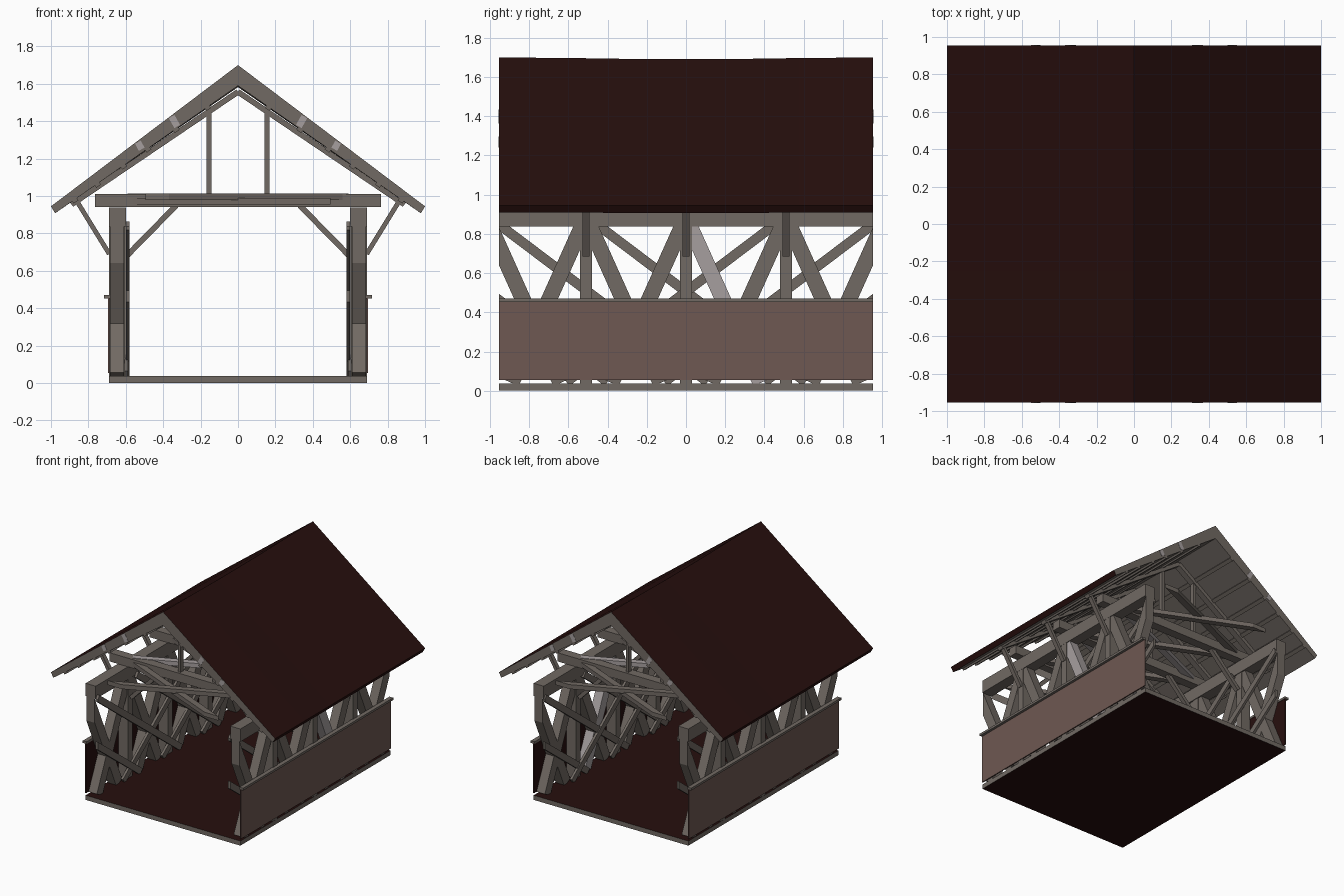
import bpy, bmesh
from mathutils import Vector

if "Cube" in bpy.data.objects:
    bpy.data.objects.remove(bpy.data.objects["Cube"])

END = 0.955                      # half length of the bridge section
BAYS = (-0.51, 0.0, 0.51)        # frame positions along y


def material(name, rgb):
    m = bpy.data.materials.new(name)
    m.diffuse_color = (*rgb, 1)
    m.use_nodes = True
    m.node_tree.nodes["Principled BSDF"].inputs["Base Color"].default_value = m.diffuse_color
    return m


WOOD = material("weathered wood", (0.165, 0.142, 0.125))
PALE = material("pale wood", (0.38, 0.345, 0.345))
DARK = material("dark red brown", (0.0195, 0.0045, 0.004))
PANEL = material("dusty red board", (0.158, 0.098, 0.084))


def finish(name, bm, mats):
    bmesh.ops.recalc_face_normals(bm, faces=bm.faces)
    me = bpy.data.meshes.new(name)
    bm.to_mesh(me)
    bm.free()
    for m in mats:
        me.materials.append(m)
    ob = bpy.data.objects.new(name, me)
    bpy.context.collection.objects.link(ob)
    return ob


def beam(name, p, q, width, depth, side, mat=WOOD, limit=END):
    """Square beam from p to q; depth runs along 'side'; cut off at the section ends."""
    p, q, side = Vector(p), Vector(q), Vector(side).normalized()
    across = (q - p).cross(side).normalized() * width / 2
    side = side * depth / 2
    bm = bmesh.new()
    rings = [[bm.verts.new(c + across * a + side * b)
              for a, b in ((-1, -1), (1, -1), (1, 1), (-1, 1))] for c in (p, q)]
    for r in rings:
        bm.faces.new(r)
    for i in range(4):
        j = (i + 1) % 4
        bm.faces.new((rings[0][i], rings[0][j], rings[1][j], rings[1][i]))
    for s in (-1, 1):
        if any(s * v.co.y > limit + 1e-5 for v in bm.verts):
            cut = bmesh.ops.bisect_plane(
                bm, geom=bm.verts[:] + bm.edges[:] + bm.faces[:],
                plane_co=(0, s * limit, 0), plane_no=(0, s, 0), clear_outer=True)
            edges = [e for e in cut["geom_cut"] if isinstance(e, bmesh.types.BMEdge)]
            if edges:
                bmesh.ops.edgeloop_fill(bm, edges=edges)
    if not bm.faces:             # wholly outside the section
        bm.free()
        return None
    return finish(name, bm, [mat])


def box(name, x0, x1, y0, y1, z0, z1, mat=WOOD):
    x, z = (x0 + x1) / 2, (z0 + z1) / 2
    return beam(name, (x, y0, z), (x, y1, z), abs(x1 - x0), z1 - z0, (0, 0, 1), mat)


# floor: dark deck faces, wood edges
floor = box("floor_deck", -0.69, 0.69, -END, END, 0, 0.037)
floor.data.materials.append(DARK)
for f in floor.data.polygons:
    f.material_index = int(abs(f.normal.z) > 0.5)

# side walls
X, Y = (1, 0, 0), (0, 1, 0)
for s in (-1, 1):
    n = "right" if s > 0 else "left"
    box(n + "_side_panel", s * 0.69, s * 0.695, -END, END, 0.055, 0.455, PANEL)
    box(n + "_panel_inner_face", s * 0.686, s * 0.69, -END, END, 0.055, 0.455, DARK)
    box(n + "_rail", s * 0.682, s * 0.716, -END, END, 0.452, 0.47)
    box(n + "_top_plate", s * 0.60, s * 0.69, -END, END, 0.837, 0.94)
    xm = s * 0.647
    for y in BAYS:
        beam(n + "_post", (xm, y, 0.037), (xm, y, 0.84), 0.06, 0.084, X)
        # braces in the plane of each frame
        beam(n + "_knee_brace", (s * 0.59, y, 0.685), (s * 0.33, y, 0.95), 0.03, 0.035, Y)
        beam(n + "_eave_brace", (s * 0.688, y, 0.69), (s * 0.86, y, 0.97), 0.025, 0.035, Y)
    # steep braces spreading down from every post
    for y in (-1.02,) + BAYS + (1.02,):
        for d in (-1, 1):
            pale = PALE if (y == 0 and d == 1 and s == 1) else WOOD
            beam(n + "_steep_brace", (xm, y + d * 0.02, 0.84), (xm, y + d * 0.38, 0.04),
                 0.08, 0.074, X, pale)
    # long shallow braces leaning toward the middle
    for d in (-1, 1):
        for y in (1.46, 0.95, 0.45):
            beam(n + "_long_brace", (s * (0.594 + 0.004 * d), d * y, 0.845),
                 (s * (0.594 + 0.004 * d), d * (y - 1.06), 0.045), 0.05, 0.02, X)

# roof frames
for y in BAYS:
    beam("tie_beam", (-0.765, y, 0.976), (0.765, y, 0.976), 0.07, 0.074, Y)
    for s in (-1, 1):
        beam("frame_rafter", (s * 0.89, y, 0.955), (0, y, 1.557), 0.03, 0.05, Y)
        beam("queen_post", (s * 0.155, y, 1.01), (s * 0.155, y, 1.45), 0.025, 0.035, Y)

# flat cross bracing between the ties
for i, y in enumerate((-1.02, -0.51, 0, 0.51)):
    for s in (-1, 1):
        pale = PALE if (s == 1 and i in (1, 2)) else WOOD
        beam("cross_brace", (-0.58 * s, y, 0.985 + 0.012 * s),
             (0.58 * s, y + 0.51, 0.985 + 0.012 * s), 0.05, 0.035, (0, 0, 1), pale)

# roof: tapered slabs with a slightly sagging ridge
profile = [(-1, 0.945), (0, 1.70), (1, 0.945), (0.978, 0.908), (0, 1.59), (-0.978, 0.908)]
stations = [(-END, 0), (-0.58, -0.003), (-0.25, -0.008), (0.25, -0.008), (0.58, -0.003), (END, 0)]
bm = bmesh.new()
rings = [[bm.verts.new((x, y, z + dz * (1 - abs(x)))) for x, z in profile] for y, dz in stations]
for a, b in zip(rings, rings[1:]):
    for i in range(6):
        j = (i + 1) % 6
        f = bm.faces.new((a[i], a[j], b[j], b[i]))
        f.material_index = 0 if i in (3, 4) else 1      # underside stays wood
for r in (rings[0], rings[-1]):
    bm.faces.new((r[0], r[1], r[4], r[5]))
    bm.faces.new((r[1], r[2], r[3], r[4]))
finish("roof", bm, [WOOD, DARK])

# purlins carrying the roof, and pale plates on the gable edge
for s in (-1, 1):
    for x in (0.16, 0.33, 0.48, 0.61, 0.75, 0.87):
        z = 1.59 - x * 0.697 - 0.008
        beam("purlin", (s * x, -END, z), (s * x, END, z), 0.03, 0.016, (s * 0.57, 0, 0.82))
    for x0, z0, x1, z1 in ((0.355, 1.425, 0.325, 1.372), (0.535, 1.288, 0.515, 1.25)):
        for e in (-1, 1):
            beam("gable_plate", (s * x0, e * 0.953, z0), (s * x1, e * 0.953, z1),
                 0.035, 0.008, Y, PALE, END + 0.003)
